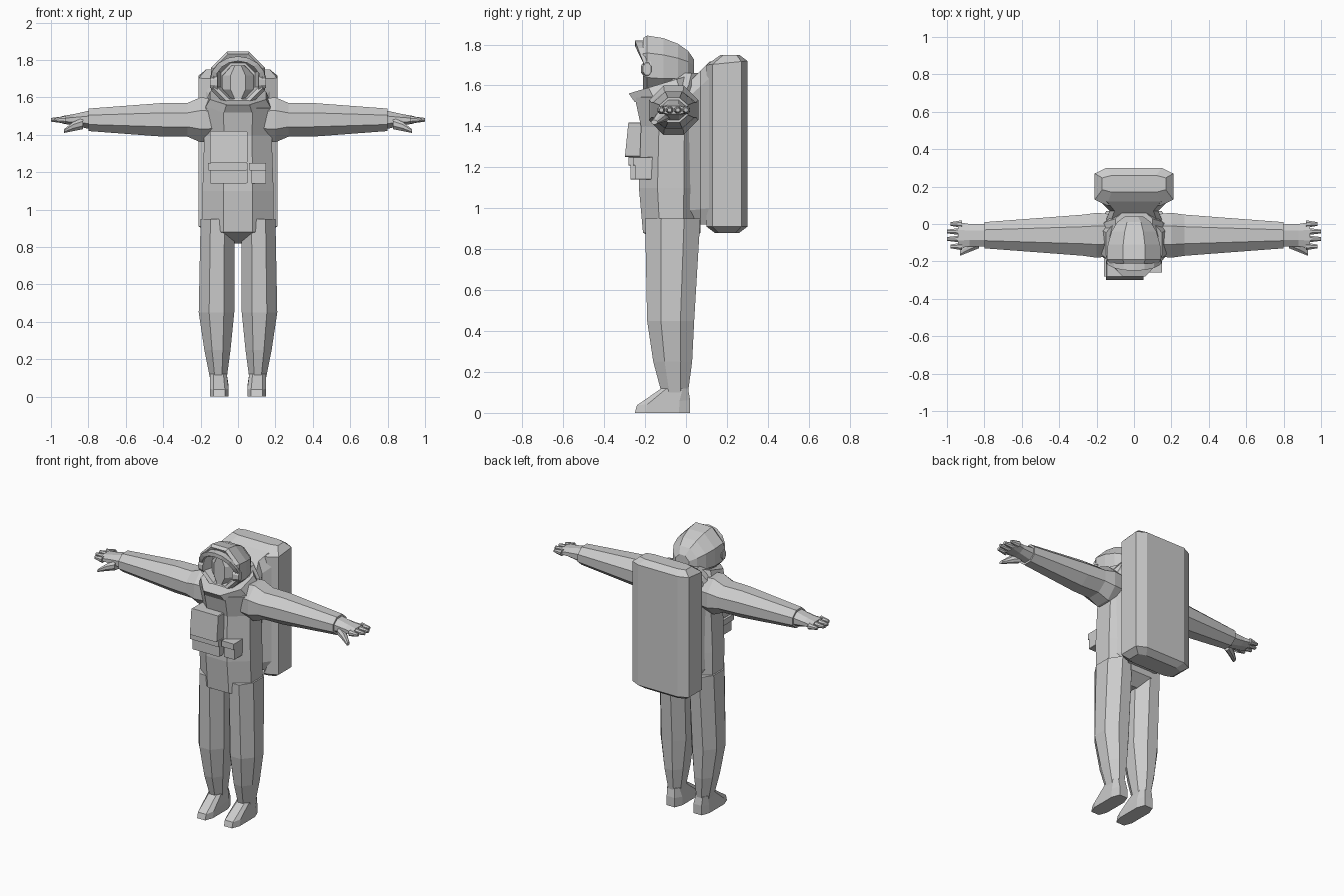
import bpy
import bmesh
import math

# Remove only the default cube
default_cube = bpy.data.objects.get("Cube")
if default_cube:
    bpy.data.objects.remove(default_cube, do_unlink=True)

# Single suit colour
colour = (.6, .6, .6, 1)
suit_grey = bpy.data.materials.new("suit_grey")
suit_grey.use_nodes = True
suit_grey.diffuse_color = colour
suit_grey.node_tree.nodes["Principled BSDF"].inputs["Base Color"].default_value = colour

OCTAGON = 2 - math.sqrt(2)


def ring(axis, chamfer, along, a_low, a_high, b_low, b_high, lean=0):
    """Rectangle with cut corners across an axis, optionally leaning along it."""
    k = 1 - chamfer
    corners = [(1, -k), (1, k), (k, 1), (-k, 1), (-1, k), (-1, -k), (-k, -1), (k, -1)]
    a_middle, b_middle = (a_low + a_high) / 2, (b_low + b_high) / 2
    points = []
    for u, v in corners:
        a = a_middle + u * (a_high - a_low) / 2
        b = b_middle + v * (b_high - b_low) / 2
        s = along + lean * (b - b_middle)
        points.append({"x": (s, a, b), "y": (a, s, b), "z": (a, b, s)}[axis])
    return points


def skin(name, rings, mirror=False):
    """Bridge a sequence of point rings into one closed, flat shaded part."""
    bm = bmesh.new()
    loops = [[bm.verts.new(point) for point in points] for points in rings]
    for low, high in zip(loops, loops[1:]):
        for i in range(len(low)):
            bm.faces.new((low[i - 1], low[i], high[i], high[i - 1]))
    bm.faces.new(loops[0])
    bm.faces.new(loops[-1])
    bmesh.ops.recalc_face_normals(bm, faces=bm.faces[:])
    mesh = bpy.data.meshes.new(name)
    bm.to_mesh(mesh)
    bm.free()
    mesh.materials.append(suit_grey)
    part = bpy.data.objects.new(name, mesh)
    bpy.context.collection.objects.link(part)
    if mirror:
        part.modifiers.new("mirror", "MIRROR").use_axis[0] = True


def loft(name, axis, sections, mirror=False, chamfer=OCTAGON):
    skin(name, [ring(axis, chamfer, *section) for section in sections], mirror)


def centred(sections):
    """Turn a half width into equal left and right limits."""
    return [(along, -half, half, *rest) for along, half, *rest in sections]


def limb(name, y, z, sections):
    """Mirrored sideways part from (x, half depth, half height) sections."""
    loft(name, "x", [(x, y - depth, y + depth, z - height, z + height)
                     for x, depth, height in sections], mirror=True)


def box(name, left, right, front, low, high, lean=0):
    """Pouch standing out from the chest, with a front that may lean."""
    loft(name, "y", [(-.15, left, right, low, high),
                     (front, left, right, low, high, lean)], chamfer=.05)


# Torso from crotch to neck
loft("torso", "z", centred([
    (.82, .05, -.1, 0),
    (.88, .19, -.21, .07),
    (1.1, .19, -.23, .08),
    (1.4, .18, -.22, .08),
    (1.54, .19, -.25, .08),
    (1.6, .15, -.15, .08),
    (1.66, .1, -.1, .08)]))

# Legs and boots
loft("legs", "z", [
    (.95, .02, .2, -.2, .07),
    (.45, .02, .21, -.19, .04),
    (.25, .04, .18, -.16, .03),
    (.1, .06, .15, -.12, .01)], mirror=True)
loft("boots", "z", [
    (.12, .06, .15, -.12, .01),
    (.05, .05, .15, -.24, .02, .1),
    (0, .05, .15, -.25, .02)], mirror=True, chamfer=.4)

# Sleeves with full shoulders, then palms
limb("sleeves", -.06, 1.48, [(.1, .11, .11), (.2, .12, .12), (.27, .11, .09),
                             (.4, .1, .09), (.8, .07, .06)])
limb("palms", -.06, 1.48, [(.79, .06, .05), (.88, .06, .03), (.94, .07, .02)])

# Fingers, the middle two longest, and thumbs
for i, finger in enumerate(("little", "ring", "middle", "index")):
    tip = 1 if finger in ("ring", "middle") else .98
    limb(finger + "_fingers", -.04 * i, 1.48,
         [(.92, .02, .02), (tip, .01, .01)])
loft("thumbs", "x", [
    (.83, -.13, -.07, 1.43, 1.49),
    (.88, -.15, -.1, 1.42, 1.47),
    (.93, -.17, -.14, 1.41, 1.43)], mirror=True)

# Leaning collar around the neck
loft("collar", "z", centred([
    (1.55, .18, -.25, .07, .2),
    (1.61, .15, -.28, .05, .3)]))

# Helmet shell, turned inward at the rim to make the face opening
shell = [(.04, .05), (.01, .09), (-.04, .12), (-.11, .14), (-.19, .145),
         (-.21, .13), (-.2, .11), (-.14, .09)]
loft("helmet", "y", centred(
    [(y, r, 1.68 - y / 10 - r, 1.68 - y / 10 + r) for y, r in shell]))

# Convex face pane inside the opening
loft("face_pane", "y", centred(
    [(y, half, 1.59, 1.77) for y, half in ((-.12, .09), (-.16, .08), (-.2, .04))]))

# Raised sun shade arching over the opening
arch = []
steps = 8
for i in range(steps + 1):
    angle = math.pi * i / steps
    across, up = math.cos(angle), math.sin(angle)
    brim = -.2 - up / 20
    arch.append([(.15 * r * across, y, 1.69 + .13 * r * up)
                 for r, y in ((1, -.17), (1, brim), (.8, brim), (.8, -.19))])
skin("sun_shade", arch)
limb("shade_hinges", -.19, 1.68, [(.11, .03, .04), (.15, .02, .03)])

# Life support backpack and the mount joining it to the torso
loft("backpack", "z", centred([
    (.88, .17, .14, .26),
    (.91, .21, .1, .3),
    (1.71, .21, .1, .3, .1),
    (1.75, .17, .17, .26)]), chamfer=.3)
loft("pack_mount", "y", centred(
    [(y, half, .92, 1.6 + y) for y, half in ((0, .16), (.07, .13), (.12, .18))]),
    chamfer=.2)

# Chest control box, then belt pouches under overhanging flaps
box("chest_box", -.15, .05, -.29, 1.25, 1.42, lean=.1)
for size, left, right, front in (("large", -.15, .05, -.27), ("small", .07, .15, -.25)):
    box(size + "_pouch", left, right, front, 1.14, 1.24)
    box(size + "_pouch_flap", left - .01, right, front - .01, 1.21, 1.25)
